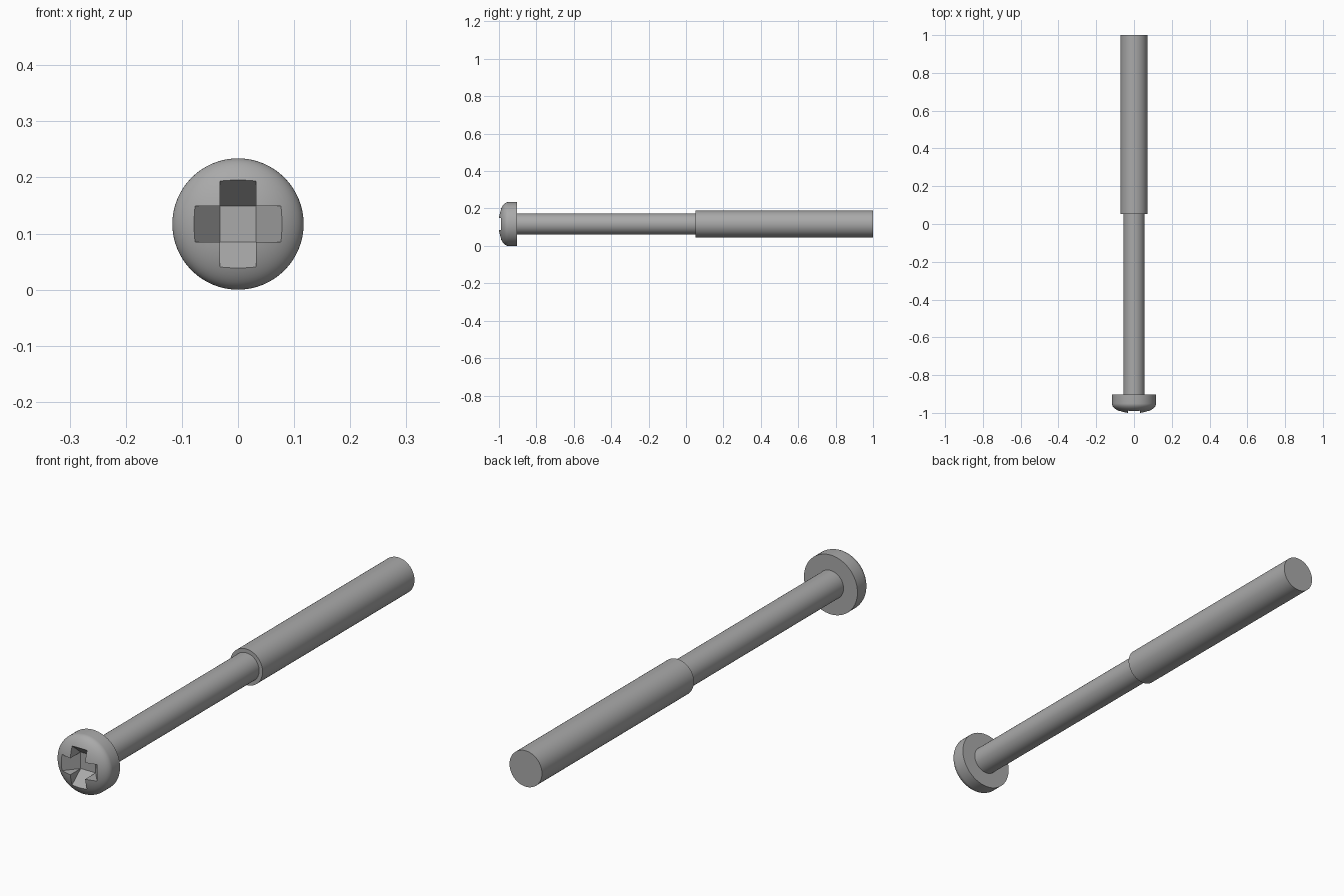
import bpy, bmesh, math

if "Cube" in bpy.data.objects:
    bpy.data.objects.remove(bpy.data.objects["Cube"])

AXIS_Z = 0.117
SEG = 64

steel = bpy.data.materials.new("grey_steel")
steel.diffuse_color = (0.4, 0.4, 0.4, 1)
steel.use_nodes = True
steel.node_tree.nodes["Principled BSDF"].inputs["Base Color"].default_value = steel.diffuse_color


def make_object(name, bm):
    bmesh.ops.recalc_face_normals(bm, faces=bm.faces)
    me = bpy.data.meshes.new(name)
    bm.to_mesh(me)
    bm.free()
    ob = bpy.data.objects.new(name, me)
    ob.location.z = AXIS_Z
    me.materials.append(steel)
    bpy.context.collection.objects.link(ob)
    return ob


def smooth(ob):
    bpy.ops.object.select_all(action='DESELECT')
    ob.select_set(True)
    bpy.context.view_layer.objects.active = ob
    bpy.ops.object.shade_smooth_by_angle(angle=math.radians(30))


def lathe(name, profile):
    """Closed solid turned about the y axis from (radius, y) points."""
    bm = bmesh.new()
    rings = [[bm.verts.new((r * math.cos(2 * math.pi * i / SEG), y,
                            r * math.sin(2 * math.pi * i / SEG)))
              for i in range(SEG)] for r, y in profile]
    for a, b in zip(rings, rings[1:]):
        for i in range(SEG):
            j = (i + 1) % SEG
            bm.faces.new((a[i], a[j], b[j], b[i]))
    bm.faces.new(rings[0])
    bm.faces.new(rings[-1])
    return make_object(name, bm)


def slot_cutter(name, along_x):
    """Tapered bar: wide at the dome, narrow at the recess floor."""
    w, floor, top = 0.0325, -0.935, -1.03
    slope = (0.078 - w) / (-0.99 - floor)
    outer = w + slope * (top - floor)
    bm = bmesh.new()
    sides = []
    for s in (-w, w):
        pts = [(-outer, top), (outer, top), (w, floor), (-w, floor)]
        sides.append([bm.verts.new((u, y, s) if along_x else (s, y, u))
                      for u, y in pts])
    a, b = sides
    bm.faces.new(a)
    bm.faces.new(b)
    for i in range(4):
        j = (i + 1) % 4
        bm.faces.new((a[i], a[j], b[j], b[i]))
    return make_object(name, bm)


# Plain shank and thicker threaded end
smooth(lathe("shank", [(0.056, -0.92), (0.056, 0.06)]))
smooth(lathe("threaded_end", [(0.071, 0.052), (0.071, 1.0)]))

# Domed head: short straight rim, then a quarter ellipse
dome = [(0.117 * math.cos(t), -0.95 - 0.0545 * math.sin(t))
        for t in (math.radians(88 * k / 16) for k in range(17))]
head = lathe("head", [(0.117, -0.903)] + dome)

# Cross-shaped driver recess
for name, along_x in (("slot_cutter_across", True), ("slot_cutter_upright", False)):
    cutter = slot_cutter(name, along_x)
    bpy.context.view_layer.update()
    mod = head.modifiers.new("recess", 'BOOLEAN')
    mod.operation, mod.solver, mod.object = 'DIFFERENCE', 'EXACT', cutter
    bpy.context.view_layer.objects.active = head
    bpy.ops.object.modifier_apply(modifier=mod.name)
    bpy.data.objects.remove(cutter)
smooth(head)
